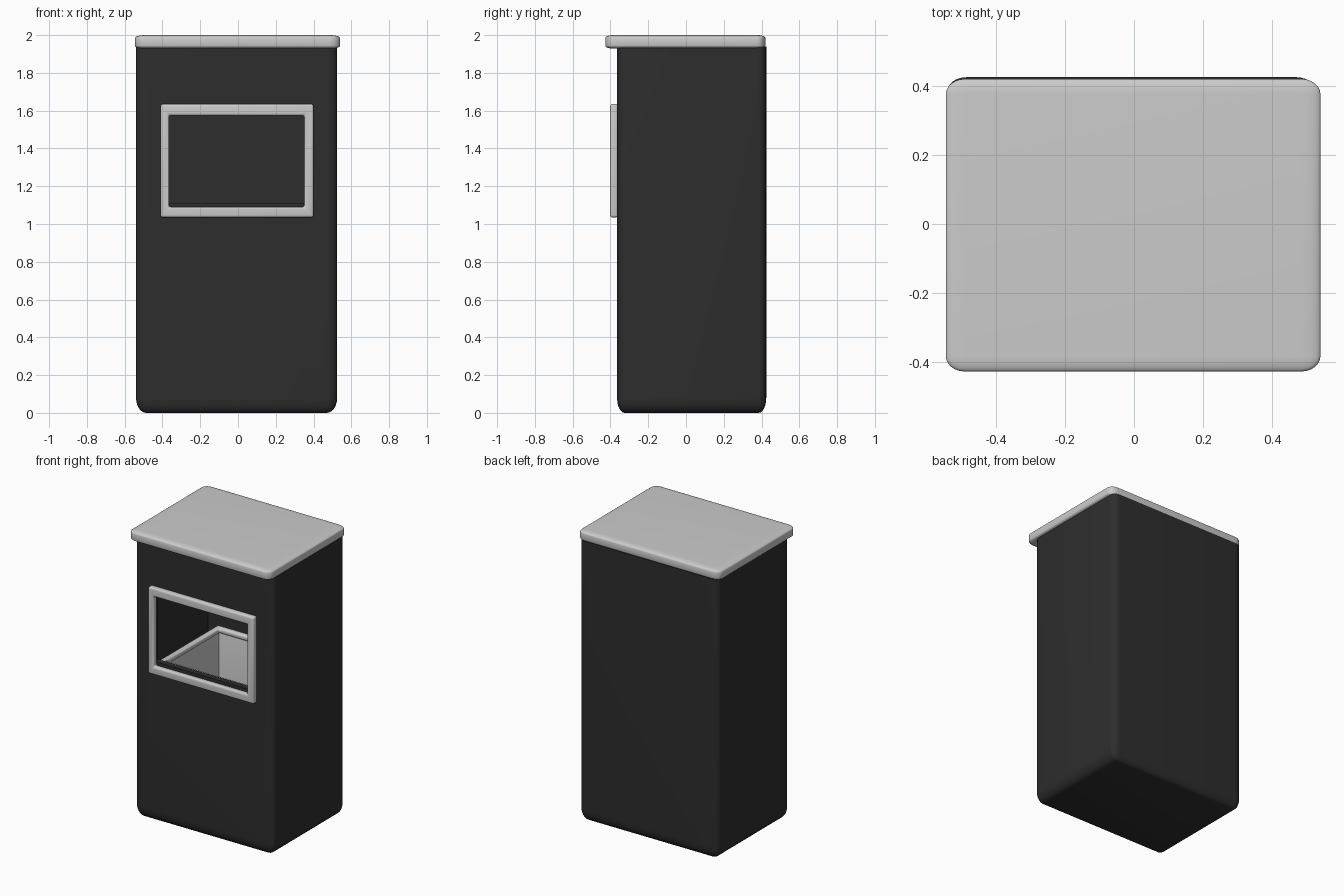
import bpy
import bmesh
from math import radians
from mathutils import Vector

if "Cube" in bpy.data.objects:
    bpy.data.objects.remove(bpy.data.objects["Cube"], do_unlink=True)


def material(name, value):
    mat = bpy.data.materials.new(name)
    mat.use_nodes = True
    colour = (value, value, value, 1)
    mat.diffuse_color = colour
    mat.node_tree.nodes["Principled BSDF"].inputs["Base Color"].default_value = colour
    return mat


CHARCOAL = material("charcoal", 0.027)
LIGHT_GREY = material("light grey", 0.6)


def finish(bm, name, mat):
    bmesh.ops.recalc_face_normals(bm, faces=bm.faces[:])
    mesh = bpy.data.meshes.new(name)
    bm.to_mesh(mesh)
    bm.free()
    mesh.materials.append(mat)
    obj = bpy.data.objects.new(name, mesh)
    bpy.context.collection.objects.link(obj)
    return obj


def smooth(obj):
    bpy.ops.object.select_all(action="DESELECT")
    obj.select_set(True)
    bpy.context.view_layer.objects.active = obj
    bpy.ops.object.shade_smooth_by_angle(angle=radians(35))


def apply(obj, kind, **settings):
    mod = obj.modifiers.new(kind.title(), kind)
    for key, value in settings.items():
        setattr(mod, key, value)
    bpy.context.view_layer.objects.active = obj
    bpy.ops.object.modifier_apply(modifier=mod.name)


def box(name, low, high, mat, radii=None, cut_top=None):
    """Box between two corners; edges rounded by a radius for each axis."""
    low, high = Vector(low), Vector(high)
    r = Vector(radii or (1, 1, 1))
    size = high - low
    bm = bmesh.new()
    bmesh.ops.create_cube(bm, size=1)
    bmesh.ops.scale(bm, vec=[s / q for s, q in zip(size, r)], verts=bm.verts[:])
    if radii:
        bmesh.ops.bevel(bm, geom=bm.edges[:], offset=1, segments=6,
                        profile=0.5, affect="EDGES")
    bmesh.ops.scale(bm, vec=r, verts=bm.verts[:])
    bmesh.ops.translate(bm, vec=(low + high) / 2, verts=bm.verts[:])
    if cut_top:
        bmesh.ops.bisect_plane(bm, geom=bm.verts[:] + bm.edges[:] + bm.faces[:],
                               plane_co=(0, 0, cut_top), plane_no=(0, 0, 1),
                               clear_outer=True)
        bmesh.ops.holes_fill(bm, edges=[e for e in bm.edges if e.is_boundary])
    return finish(bm, name, mat)


def ring(name, outer, inner, depth, mat, bevel, upright=False):
    """Rectangular ring; rectangles are (u0, v0, u1, v1), depth is (start, end)."""
    bm = bmesh.new()
    loops = []
    for (u0, v0, u1, v1), d in ((outer, depth[0]), (outer, depth[1]),
                                (inner, depth[1]), (inner, depth[0])):
        corners = ((u0, v0), (u1, v0), (u1, v1), (u0, v1))
        loops.append([bm.verts.new((u, d, v) if upright else (u, v, d))
                      for u, v in corners])
    for i in range(4):
        a, b = loops[i], loops[(i + 1) % 4]
        for j in range(4):
            k = (j + 1) % 4
            bm.faces.new((a[j], a[k], b[k], b[j]))
    obj = finish(bm, name, mat)
    apply(obj, "BEVEL", width=bevel, segments=4)
    smooth(obj)
    return obj


# Hollow housing with a rounded base and a front opening
body = box("body", (-0.54, -0.365, 0), (0.525, 0.425, 2.1), CHARCOAL,
           radii=(0.055, 0.04, 0.08), cut_top=1.94)
cavity = box("cavity_cutter", (-0.5, -0.325, 0.05), (0.485, 0.385, 1.9), CHARCOAL)
opening = box("opening_cutter", (-0.385, -0.5, 1.11), (0.375, -0.2, 1.6), CHARCOAL)
for cutter in (cavity, opening):
    apply(body, "BOOLEAN", object=cutter, operation="DIFFERENCE", solver="EXACT")
    bpy.data.objects.remove(cutter, do_unlink=True)
smooth(body)

# Overhanging lid
smooth(box("lid", (-0.545, -0.427, 1.928), (0.54, 0.42, 2), LIGHT_GREY,
           radii=(0.055, 0.045, 0.015)))

# Raised trim around the opening
ring("opening_frame", (-0.41, 1.035, 0.4, 1.635), (-0.365, 1.09, 0.35, 1.575),
     (-0.402, -0.36), LIGHT_GREY, 0.012, upright=True)

# Inner bucket with a rolled rim, open at the top
ring("bucket_rim", (-0.4, -0.31, 0.385, 0.35), (-0.36, -0.27, 0.345, 0.31),
     (1.05, 1.09), LIGHT_GREY, 0.015)
ring("bucket_walls", (-0.385, -0.295, 0.37, 0.335), (-0.365, -0.275, 0.35, 0.315),
     (0.15, 1.07), LIGHT_GREY, 0.002)
box("bucket_floor", (-0.38, -0.29, 0.15), (0.365, 0.33, 0.17), LIGHT_GREY)
